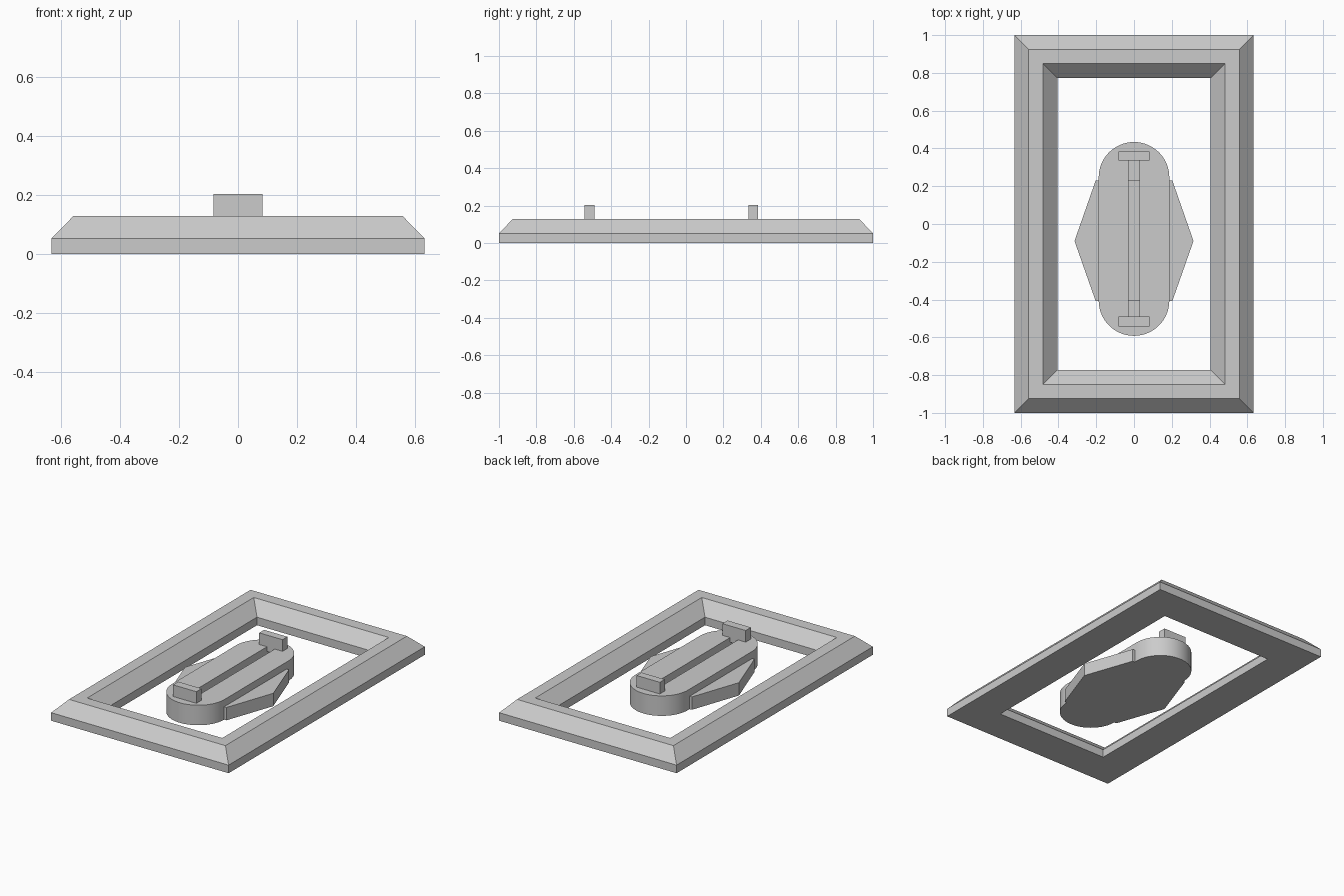
import bpy, bmesh, math

if "Cube" in bpy.data.objects:
    bpy.data.objects.remove(bpy.data.objects["Cube"], do_unlink=True)

GREY = (0.6, 0.6, 0.6, 1.0)
grey = bpy.data.materials.new("plain_grey")
grey.use_nodes = True
grey.diffuse_color = GREY
grey.node_tree.nodes["Principled BSDF"].inputs["Base Color"].default_value = GREY


def finish(name, bm):
    """Turn a bmesh into a named, coloured object."""
    bmesh.ops.recalc_face_normals(bm, faces=bm.faces)
    mesh = bpy.data.meshes.new(name)
    bm.to_mesh(mesh)
    bm.free()
    mesh.materials.append(grey)
    obj = bpy.data.objects.new(name, mesh)
    bpy.context.collection.objects.link(obj)
    return obj


def prism(name, outline, z0, z1):
    """Extrude a flat outline from z0 up to z1."""
    bm = bmesh.new()
    low = [bm.verts.new((x, y, z0)) for x, y in outline]
    high = [bm.verts.new((x, y, z1)) for x, y in outline]
    bm.faces.new(low)
    bm.faces.new(high)
    n = len(outline)
    for i in range(n):
        j = (i + 1) % n
        bm.faces.new((low[i], low[j], high[j], high[i]))
    return finish(name, bm)


def box(name, hx, y0, y1, z0, z1):
    return prism(name, [(-hx, y0), (hx, y0), (hx, y1), (-hx, y1)], z0, z1)


def select_only(obj):
    bpy.ops.object.select_all(action='DESELECT')
    obj.select_set(True)
    bpy.context.view_layer.objects.active = obj


# Rectangular frame: mitred sweep of a bevelled profile (inset, height)
profile = [(0, 0), (0, 0.052), (0.075, 0.129), (0.151, 0.129), (0.228, 0.052), (0.228, 0)]
bm = bmesh.new()
rings = []
for inset, z in profile:
    hx, hy = 0.633 - inset, 1.0 - inset
    rings.append([bm.verts.new((sx * hx, sy * hy, z))
                  for sx, sy in ((-1, -1), (1, -1), (1, 1), (-1, 1))])
for a, b in zip(rings, rings[1:] + rings[:1]):
    for i in range(4):
        j = (i + 1) % 4
        bm.faces.new((a[i], a[j], b[j], b[i]))
finish("outer_frame", bm)

# Central body with rounded ends
TOP, R, SEG = 0.129, 0.187, 32
front_c, back_c = -0.405, 0.247
outline = []
for centre, start in ((back_c, 0), (front_c, math.pi)):
    for i in range(SEG + 1):
        a = start + math.pi * i / SEG
        outline.append((R * math.cos(a), centre + R * math.sin(a)))
body = prism("rounded_body", outline, 0, TOP)

# Long slot cut into the top of the body
cutter = box("slot_cutter", 0.028, -0.515, 0.36, 0.05, 0.3)
cutter.hide_render = True
select_only(body)
cut = body.modifiers.new("slot", 'BOOLEAN')
cut.operation = 'DIFFERENCE'
cut.solver = 'EXACT'
cut.object = cutter
bpy.ops.object.modifier_apply(modifier=cut.name)
bpy.data.objects.remove(cutter, do_unlink=True)
bpy.ops.object.shade_smooth_by_angle(angle=math.radians(30))

# Lower pointed plate whose sides stick out as wings
half = [(0.203, -0.408), (0.315, -0.09), (0.203, 0.23)]
prism("side_wings", half + [(-x, y) for x, y in reversed(half)], 0, 0.083)

# Upright blocks at both ends of the slot
box("front_block", 0.083, -0.543, -0.49, TOP - 0.03, 0.204)
box("back_block", 0.083, 0.335, 0.385, TOP - 0.03, 0.204)
